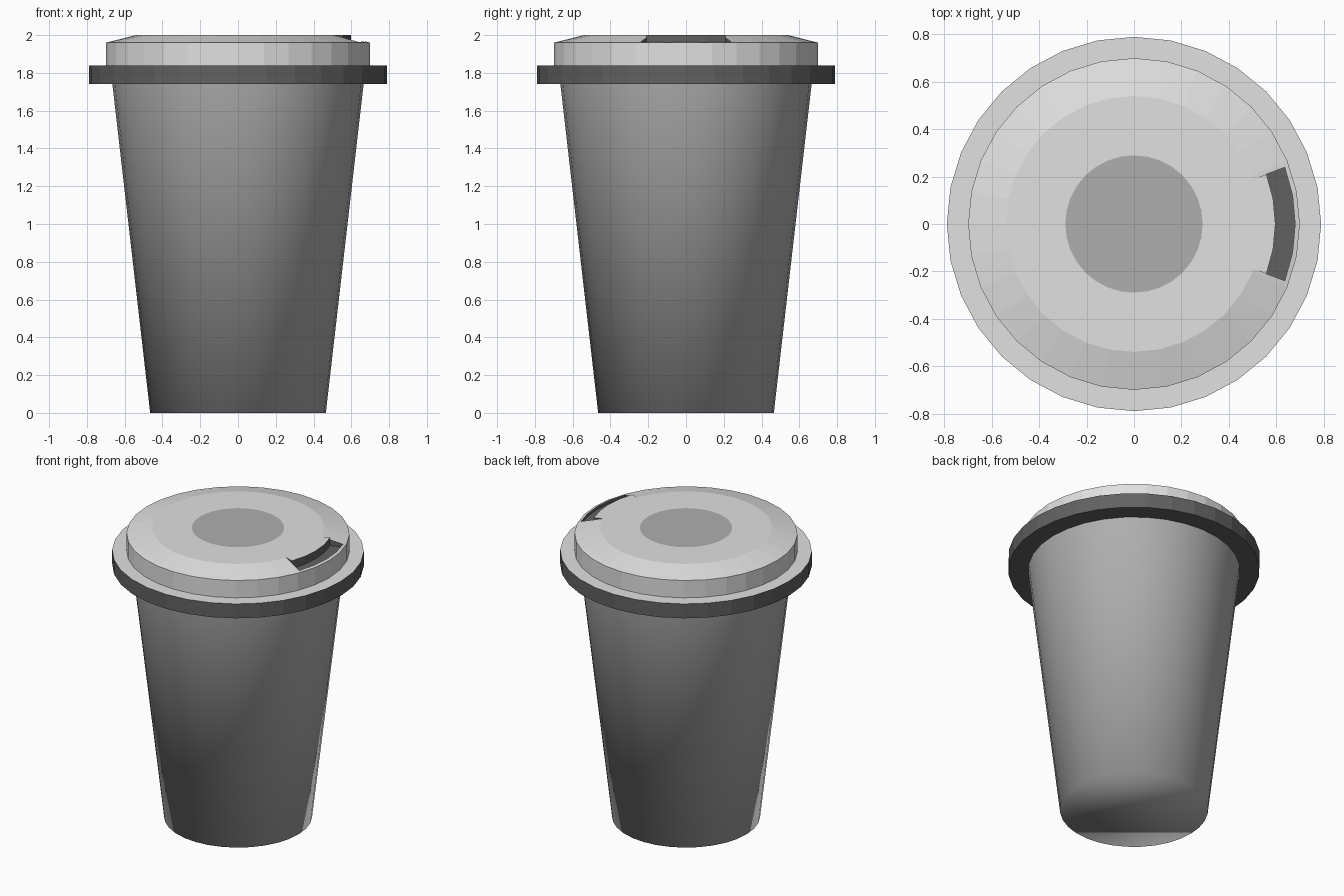
import bpy
import bmesh
from math import cos, sin, radians, tau

default = bpy.data.objects.get("Cube")
if default:
    bpy.data.objects.remove(default, do_unlink=True)

SIDES = 32


def material(name, value):
    mat = bpy.data.materials.new(name)
    mat.use_nodes = True
    colour = (value, value, value, 1)
    mat.diffuse_color = colour
    mat.node_tree.nodes["Principled BSDF"].inputs["Base Color"].default_value = colour
    return mat


MATS = [material("light grey", 0.75), material("mid grey", 0.43), material("dark grey", 0.12)]
LIGHT, MID, DARK = range(3)


def sweep(name, profile, rule, arc=None, steps=SIDES):
    """Turn a (radius, z) profile about z: a full lathe, or a closed sector of +-arc degrees."""
    bm = bmesh.new()
    rings = []
    for i in range(steps + 1 if arc else steps):
        a = radians(arc) * (2 * i / steps - 1) if arc else tau * i / steps
        rings.append([bm.verts.new((r * cos(a), r * sin(a), z)) for r, z in profile])
    count = len(profile)
    for i in range(steps):
        a, b = rings[i], rings[(i + 1) % len(rings)]
        for j in range(count if arc else count - 1):
            k = (j + 1) % count
            bm.faces.new((a[j], b[j], b[k], a[k]))
    if arc:
        bm.faces.new(rings[0])
        bm.faces.new(rings[-1])
    bmesh.ops.remove_doubles(bm, verts=bm.verts[:], dist=0.0001)
    # Any open end low on the lathe becomes one flat base
    low = min(v.co.z for v in bm.verts)
    rim = [e for e in bm.edges if e.is_boundary and all(abs(v.co.z - low) < 0.001 for v in e.verts)]
    if rim:
        bmesh.ops.contextual_create(bm, geom=rim)
    bmesh.ops.recalc_face_normals(bm, faces=bm.faces[:])
    bm.normal_update()
    for f in bm.faces:
        f.material_index = rule(f)
    mesh = bpy.data.meshes.new(name)
    bm.to_mesh(mesh)
    bm.free()
    for mat in MATS:
        mesh.materials.append(mat)
    obj = bpy.data.objects.new(name, mesh)
    bpy.context.collection.objects.link(obj)
    return obj


# Tapered cup wall with a base, softly shaded all over
cup = sweep("cup_body", [(0.465, 0), (0.665, 1.74)], lambda f: MID)
cup.data.shade_smooth()

# Wide dark flange with a light upper side
sweep("lid_flange", [(0, 1.74), (0.79, 1.74), (0.79, 1.84), (0, 1.84)],
      lambda f: LIGHT if f.normal.z > 0.5 else DARK)


# Lid with a sloped shoulder and a darker disc in the middle
def lid_rule(f):
    centre = f.calc_center_median()
    return MID if centre.z > 1.99 and centre.xy.length < 0.28 else LIGHT


lid = sweep("lid", [(0, 1.84), (0.7, 1.84), (0.7, 1.96), (0.54, 2), (0.29, 2), (0, 2)], lid_rule)

# Drinking slot sunk into the shoulder
cutter = sweep("slot_cutter", [(0.597, 1.945), (0.68, 1.945), (0.68, 2.1), (0.597, 2.1)],
               lambda f: DARK, arc=20.6, steps=4)
cutter.hide_render = True
boolean = lid.modifiers.new("slot", "BOOLEAN")
boolean.operation = "DIFFERENCE"
boolean.solver = "EXACT"
boolean.object = cutter
bpy.context.view_layer.objects.active = lid
bpy.ops.object.modifier_apply(modifier=boolean.name)
bpy.data.objects.remove(cutter, do_unlink=True)

# Small level lip behind the slot
sweep("slot_lip", [(0.535, 2), (0.597, 2), (0.597, 1.98)],
      lambda f: LIGHT if f.normal.z > 0.5 else DARK, arc=20.6, steps=4)
